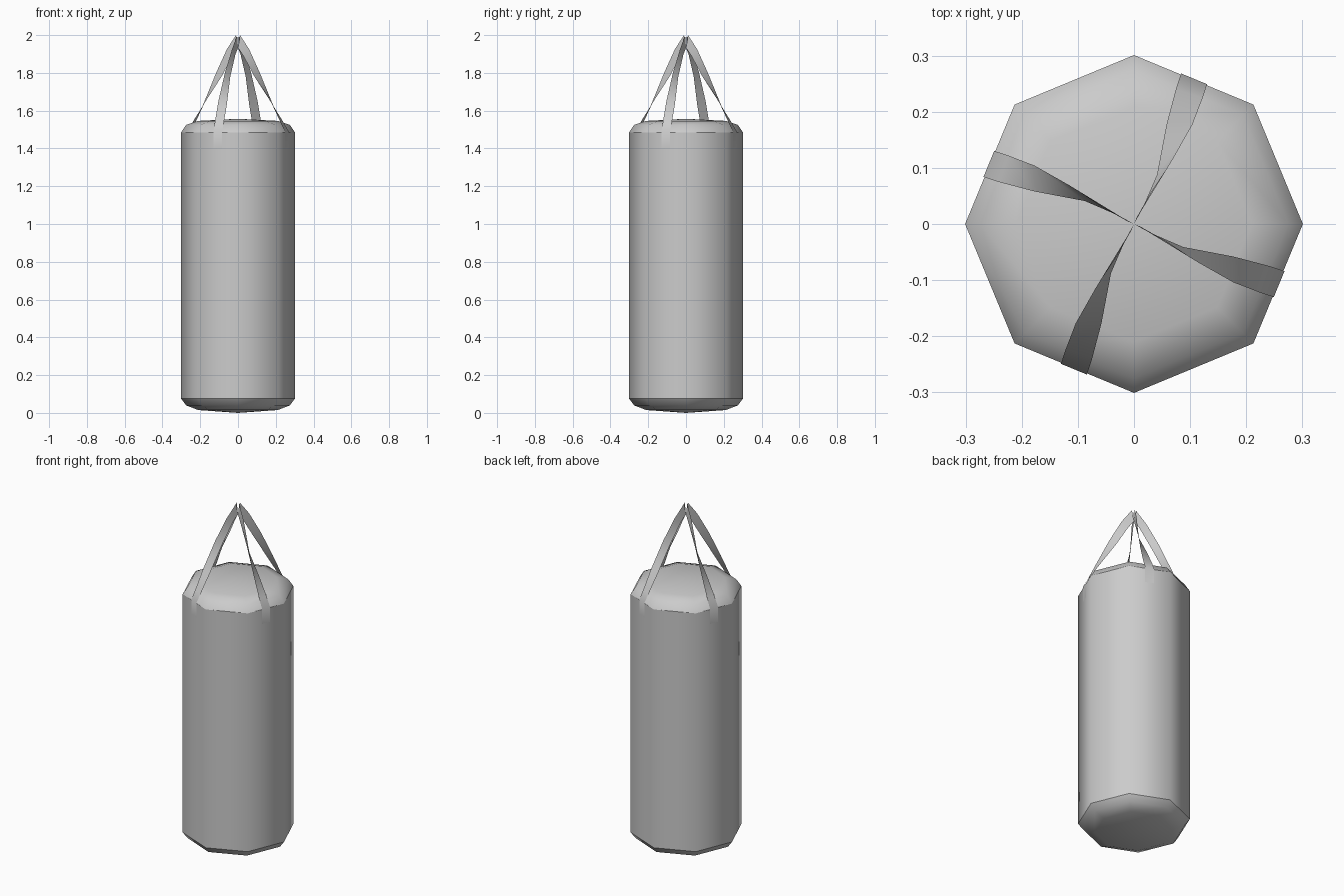
import bpy, bmesh
from math import sin, cos, radians, pi
from mathutils import Vector

if "Cube" in bpy.data.objects:
    bpy.data.objects.remove(bpy.data.objects["Cube"])


def finish(name, bm):
    for f in bm.faces:
        f.smooth = True
    me = bpy.data.meshes.new(name)
    bm.to_mesh(me)
    bm.free()
    ob = bpy.data.objects.new(name, me)
    bpy.context.collection.objects.link(ob)
    return ob


# Bag body: eight-sided profile with domed, creased caps (radius, height)
SIDES = 8
profile = [(0.21, 0.015), (0.275, 0.04), (0.301, 0.075),
           (0.301, 1.485), (0.275, 1.525), (0.21, 1.546)]
bm = bmesh.new()
rings = [[bm.verts.new((r * cos(2 * pi * i / SIDES), r * sin(2 * pi * i / SIDES), z))
          for i in range(SIDES)] for r, z in profile]
bottom = bm.verts.new((0, 0, 0))
top = bm.verts.new((0, 0, 1.557))
for i in range(SIDES):
    j = (i + 1) % SIDES
    for a, b in zip(rings, rings[1:]):
        bm.faces.new((a[i], a[j], b[j], b[i]))
    bm.faces.new((bottom, rings[0][j], rings[0][i]))
    bm.faces.new((top, rings[-1][i], rings[-1][j]))
for ring in (rings[2], rings[3]):
    for i in range(SIDES):
        bm.edges.get((ring[i], ring[(i + 1) % SIDES])).smooth = False
finish("bag_body", bm)

# Hanging straps: radius, height, sideways drift, twist, width, tilt of the twisted edge
path = [(0.2785, 1.40, 0.000, 0, 0.050, 30), (0.280, 1.49, 0.000, 0, 0.050, 30),
        (0.252, 1.54, 0.002, 4, 0.050, 30), (0.195, 1.645, 0.007, 25, 0.047, 30),
        (0.115, 1.79, 0.012, 70, 0.045, 30), (0.048, 1.91, 0.005, 86, 0.048, 38),
        (0.006, 1.966, 0.000, 90, 0.068, 80)]
for k in range(4):
    ang = radians(67.5 + 90 * k)
    radial = Vector((cos(ang), sin(ang), 0))
    side = Vector((sin(ang), -cos(ang), 0))
    up = Vector((0, 0, 1))
    bm = bmesh.new()
    prev = None
    for r, z, drift, twist, width, tilt in path:
        t, n = radians(twist), radians(tilt)
        across = side * cos(t) + (radial * cos(n) + up * sin(n)) * sin(t)
        c = radial * r + side * drift + up * z
        pair = [bm.verts.new(c - across * width / 2), bm.verts.new(c + across * width / 2)]
        if prev:
            bm.faces.new((prev[1], prev[0], pair[0], pair[1]))
        prev = pair
    finish(f"hanging_strap_{k + 1}", bm)
